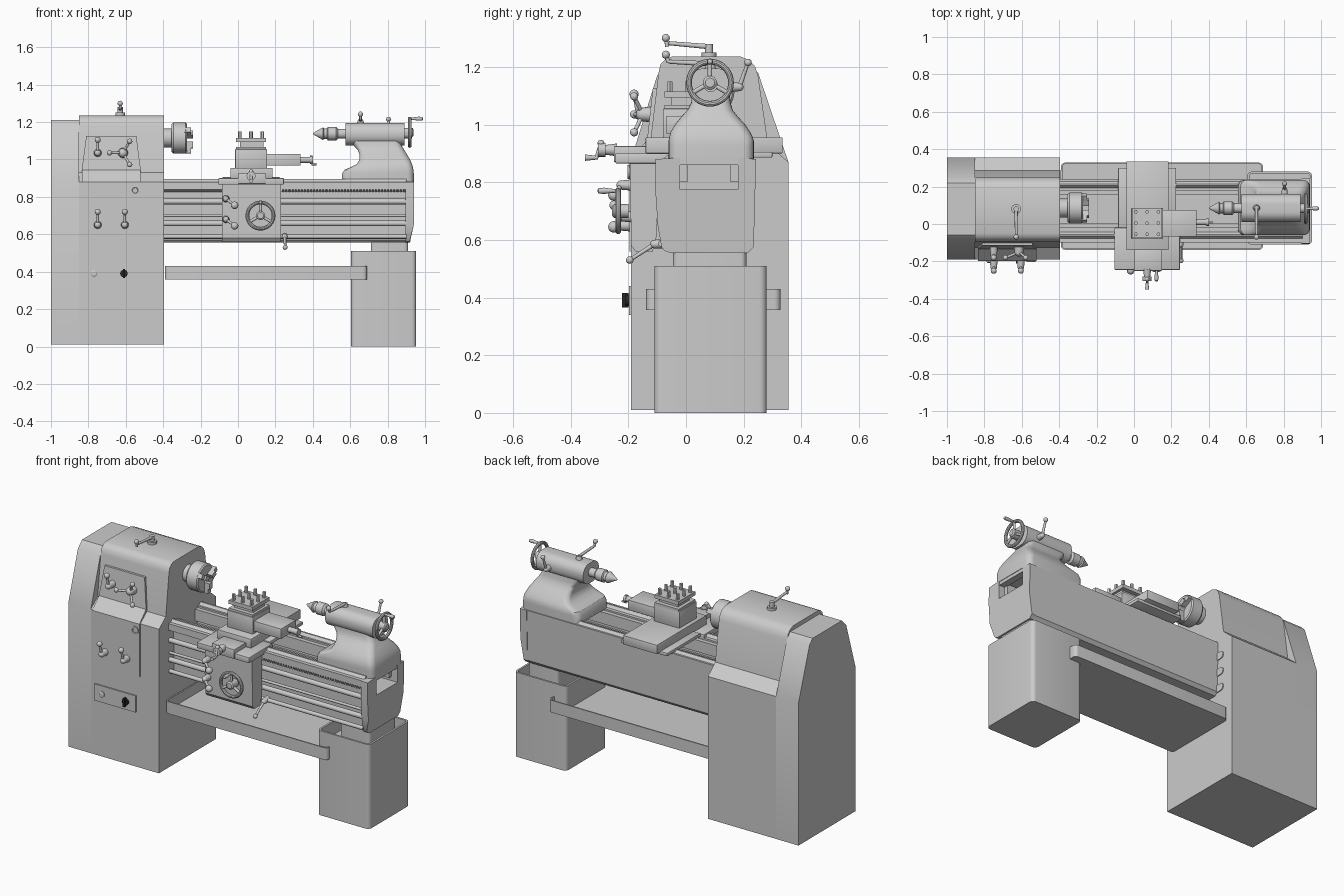
import bpy, bmesh, math
from mathutils import Vector

# ---------- helpers: every solid is a stack of rings, skinned together ----------
def place(axis, t, p):
    return Vector({'X': (t, p[0], p[1]), 'Y': (p[0], t, p[1]), 'Z': (p[0], p[1], t)}[axis])

def rrect(a0, a1, b0, b1, r=0.0, n=5):
    if r <= 0:
        return [(a0, b0), (a1, b0), (a1, b1), (a0, b1)]
    out = []
    for k, (ca, cb) in enumerate([(a1-r, b1-r), (a0+r, b1-r), (a0+r, b0+r), (a1-r, b0+r)]):
        for i in range(n + 1):
            w = math.pi/2 * (k + i/n)
            out.append((ca + r*math.cos(w), cb + r*math.sin(w)))
    return out

def prism(axis, t0, t1, pts):
    return [[place(axis, t, p) for p in pts] for t in (t0, t1)], False

def box(x0, x1, y0, y1, z0, z1):
    return prism('Z', z0, z1, rrect(x0, x1, y0, y1))

def turned(start, direction, profile, n=24):
    d = Vector(direction).normalized()
    q = d.to_track_quat('Z', 'Y')
    return [[Vector(start) + d*t + q @ Vector((r*math.cos(2*math.pi*i/n), r*math.sin(2*math.pi*i/n), 0))
             for i in range(n)] for t, r in profile], False

def rod(p, q, r, r2=None, n=16):
    d = Vector(q) - Vector(p)
    return turned(p, d, [(0, r), (d.length, r if r2 is None else r2)], n)

def ball(c, r):
    steps = [math.pi*(0.02 + 0.96*i/10) for i in range(11)]
    return turned(c, (0, 0, 1), [(-r*math.cos(w), r*math.sin(w)) for w in steps], 16)

def torus(c, direction, R, r):
    prof = [(r*math.sin(2*math.pi*i/10), R + r*math.cos(2*math.pi*i/10)) for i in range(10)]
    return turned(c, direction, prof, 36)[0], True

def make(name, *pieces, bevel=0.0):
    bm = bmesh.new()
    for rings, closed in pieces:
        vs = [[bm.verts.new(p) for p in ring] for ring in rings]
        pairs = list(zip(vs, vs[1:])) + ([(vs[-1], vs[0])] if closed else [])
        for a, b in pairs:
            for i in range(len(a)):
                j = (i + 1) % len(a)
                bm.faces.new((a[i], a[j], b[j], b[i]))
        if not closed:
            bm.faces.new(vs[0][::-1])
            bm.faces.new(vs[-1])
    bmesh.ops.recalc_face_normals(bm, faces=bm.faces)
    if bevel:
        bmesh.ops.bevel(bm, geom=bm.edges[:], offset=bevel, segments=2, profile=0.5, affect='EDGES')
    me = bpy.data.meshes.new(name)
    bm.to_mesh(me)
    bm.free()
    ob = bpy.data.objects.new(name, me)
    bpy.context.collection.objects.link(ob)
    return ob

def lever(name, hub0, hub1, tip, hub_r=0.022, knob_r=0.016):
    make(name, rod(hub0, hub1, hub_r, hub_r*0.8), rod(hub1, tip, 0.008, 0.006),
         ball(hub1, hub_r*0.8), ball(tip, knob_r))

def handwheel(name, c, out, R, grip_angle):
    c, out = Vector(c), Vector(out)
    q = out.to_track_quat('Z', 'Y')
    at = lambda w, r: c + q @ Vector((r*math.cos(w), r*math.sin(w), 0))
    spokes = [rod(c, at(grip_angle + k*math.tau/3, R), 0.008) for k in range(3)]
    g = at(grip_angle, R)
    make(name, torus(c, out, R, 0.010), turned(c - out*0.035, out, [(0, 0.024), (0.05, 0.024), (0.056, 0.016)]),
         turned(g, out, [(0, 0.006), (0.02, 0.007), (0.05, 0.011), (0.068, 0.009), (0.072, 0.003)], 12), *spokes)

# ---------- headstock cabinet and end cover ----------
make("headstock_cabinet", prism('X', -0.85, -0.395, [
    (-0.19, 0.01), (0.355, 0.01), (0.355, 0.87), (0.285, 0.93), (0.25, 1.17), (0.24, 1.2), (0.22, 1.223),
    (0.19, 1.235), (-0.05, 1.235), (-0.07, 1.228), (-0.088, 1.21), (-0.095, 1.18), (-0.125, 0.93), (-0.19, 0.88)]))
make("end_cover", prism('X', -1.0, -0.85, [
    (-0.19, 0.01), (0.355, 0.01), (0.355, 0.87), (0.25, 1.18), (0.22, 1.21), (-0.06, 1.21),
    (-0.10, 1.17), (-0.19, 0.88)]))
upper = make("upper_control_panel", prism('X', -0.835, -0.52, [
    (-0.198, 0.88), (-0.135, 0.945), (-0.115, 1.125), (-0.09, 1.125), (-0.11, 0.93), (-0.17, 0.88)]))
for v in upper.data.vertices:
    if v.co.z > 1.1:
        v.co.x = -0.678 + (v.co.x + 0.678)*0.85
make("lower_control_panel", box(-0.835, -0.52, -0.196, -0.18, 0.56, 0.88))
make("switch_panel", box(-0.825, -0.545, -0.198, -0.18, 0.34, 0.44))
make("oil_gauge", turned((-0.55, -0.19, 0.835), (0, -1, 0), [(0, 0.024), (0.012, 0.024), (0.012, 0.016), (0.008, 0.014)]))
make("indicator_lamp", turned((-0.77, -0.19, 0.39), (0, -1, 0), [(0, 0.018), (0.014, 0.018), (0.018, 0.012)]))
knob = make("switch_knob", rod((-0.61, -0.19, 0.39), (-0.61, -0.21, 0.39), 0.02), box(-0.616, -0.604, -0.222, -0.2, 0.365, 0.415))
black = bpy.data.materials.new("black")
black.diffuse_color = (0.02, 0.02, 0.02, 1)
knob.data.materials.append(black)
make("side_vents", *[prism('X', -0.4, -0.39, rrect(0.2, 0.285, z-0.022, z+0.022, 0.02)) for z in (0.79, 0.69, 0.59)])

# speed and feed levers
lever("speed_lever", (-0.75, -0.11, 1.035), (-0.75, -0.165, 1.035), (-0.75, -0.18, 1.105))
for i, x in enumerate((-0.75, -0.605)):
    lever(f"feed_lever_{i}", (x, -0.18, 0.65), (x, -0.23, 0.65), (x, -0.25, 0.72))
hub = Vector((-0.615, -0.15, 1.035))
tips = [hub + Vector((0.072*math.cos(w), -0.03, 0.072*math.sin(w))) for w in (math.pi/3, math.pi, -math.pi/3)]
make("three_arm_handle", rod((-0.615, -0.1, 1.035), hub, 0.03, 0.024), ball(hub, 0.024),
     *[rod(hub, t, 0.007) for t in tips], *[ball(t, 0.014) for t in tips])
make("top_lever", rod((-0.63, 0.08, 1.23), (-0.63, 0.08, 1.25), 0.026), rod((-0.63, 0.08, 1.25), (-0.63, 0.08, 1.28), 0.014),
     rod((-0.63, 0.08, 1.27), (-0.63, -0.06, 1.282), 0.009, 0.007), rod((-0.63, -0.065, 1.27), (-0.63, -0.07, 1.3), 0.007),
     ball((-0.63, -0.07, 1.3), 0.014))

# chuck with jaws
jaws = []
for k in range(3):
    d = Vector((0, math.cos(k*math.tau/3 + 0.5), math.sin(k*math.tau/3 + 0.5)))
    c = Vector((-0.285, 0.085, 1.115))
    for r0, r1, l in ((0.02, 0.055, 0.045), (0.055, 0.082, 0.035)):
        t = d.cross(Vector((1, 0, 0)))*0.014
        jaws.append(([[c + s + d*r for s in (-t, t, t + Vector((l, 0, 0)), Vector((l, 0, 0)) - t)] for r in (r0, r1)], False))
make("chuck", turned((-0.40, 0.085, 1.115), (1, 0, 0), [(0, 0.05), (0.045, 0.05), (0.045, 0.075), (0.055, 0.083),
     (0.12, 0.083), (0.127, 0.076), (0.127, 0.02), (0.09, 0.018)], 36), *jaws)

# ---------- bed ----------
make("bed", prism('X', -0.40, 0.91, [
    (-0.045, 0.57), (-0.03, 0.555), (0.215, 0.555), (0.232, 0.575), (0.24, 0.88), (0.18, 0.88), (0.18, 0.775),
    (-0.02, 0.775), (-0.02, 0.88), (-0.1, 0.88), (-0.1, 0.84), (-0.05, 0.825)]))
make("bed_ways", *[prism('X', -0.40, 0.9, [(y-0.02, 0.878), (y+0.02, 0.878), (y+0.005, 0.895), (y-0.005, 0.895)])
                   for y in (-0.06, 0.21)], *[box(-0.4, 0.9, y, y+0.025, 0.8, 0.87) for y in (-0.02, 0.155)])
cap = make("bed_end_cap", prism('X', 0.895, 0.94, [
    (-0.055, 0.555), (0.215, 0.555), (0.235, 0.575), (0.238, 0.7), (0.243, 0.88), (0.18, 0.885), (0.18, 0.775),
    (-0.02, 0.775), (-0.02, 0.885), (-0.105, 0.88), (-0.107, 0.78), (-0.098, 0.65), (-0.085, 0.575), (-0.075, 0.562)]),
    box(0.895, 0.937, -0.03, 0.19, 0.86, 0.885))
for v in cap.data.vertices:
    if v.co.z < 0.6 and v.co.x > 0.92:
        v.co.x = 0.92
rods = [(0.775, 0.015), (0.70, 0.008), (0.658, 0.015), (0.588, 0.012)]
for i, (z, r) in enumerate(rods):
    make(f"feed_rod_{i}", rod((-0.40, -0.085, z), (0.9, -0.085, z), r))
rack = make("rack", box(0.23, 0.238, -0.1, -0.06, 0.825, 0.842))
arr = rack.modifiers.new("teeth", 'ARRAY')
arr.use_relative_offset, arr.use_constant_offset = False, True
arr.constant_offset_displace, arr.count = (0.0165, 0, 0), 40

# ---------- foot and chip tray ----------
def open_box(name, a, wall, floor, z0, z1, r):
    x0, x1, y0, y1 = a
    o = rrect(x0, x1, y0, y1, r)
    i = rrect(x0+wall, x1-wall, y0+wall, y1-wall, max(r-wall, 0.004))
    make(name, ([[place('Z', z, p) for p in ring] for z, ring in ((z0, o), (z1, o), (z1, i), (floor, i))], False))
open_box("foot", (0.605, 0.953, -0.11, 0.28), 0.012, 0.43, 0.0, 0.51, 0.025)
open_box("chip_tray", (-0.39, 0.69, -0.138, 0.328), 0.008, 0.368, 0.357, 0.43, 0.022)
make("foot_neck", prism('Z', 0.42, 0.56, rrect(0.71, 0.91, -0.045, 0.21, 0.02)))

# ---------- carriage ----------
make("apron", prism('X', -0.085, 0.23, [(-0.19, 0.58), (-0.175, 0.56), (-0.115, 0.56), (-0.105, 0.6), (-0.1, 0.62),
     (-0.1, 0.87), (-0.195, 0.87)]))
make("saddle", box(-0.105, 0.245, -0.245, -0.02, 0.865, 0.9), box(-0.085, 0.225, -0.02, 0.3, 0.885, 0.905), bevel=0.004)
make("cross_slide", box(-0.04, 0.185, -0.14, 0.335, 0.9, 0.955), box(0.0, 0.15, -0.25, -0.13, 0.87, 0.925), bevel=0.003)
make("compound_slide", box(-0.015, 0.155, -0.08, 0.085, 0.95, 1.055), box(0.14, 0.335, -0.068, 0.075, 0.968, 1.03), bevel=0.003)
make("compound_screw", rod((0.33, 0.01, 0.998), (0.385, 0.01, 0.998), 0.016), rod((0.385, 0.01, 0.998), (0.40, 0.01, 0.998), 0.02),
     rod((0.392, 0.01, 1.02), (0.392, 0.01, 0.975), 0.006), rod((0.392, 0.01, 0.975), (0.42, 0.01, 0.975), 0.006))
make("tool_post", box(0.01, 0.135, -0.05, 0.06, 1.05, 1.11), box(-0.01, 0.15, -0.075, 0.085, 1.05, 1.068),
     box(-0.01, 0.15, -0.075, 0.085, 1.093, 1.115))
make("tool_bolts", *[rod((x, y, 1.1), (x, y, 1.15), 0.01, n=6) for x in (0.01, 0.07, 0.13) for y in (-0.055, 0.005, 0.065)])
make("cross_feed_handle", rod((0.07, -0.24, 0.912), (0.07, -0.285, 0.912), 0.022, 0.016),
     rod((0.07, -0.28, 0.912), (0.07, -0.305, 0.912), 0.024), rod((0.07, -0.295, 0.935), (0.07, -0.31, 0.885), 0.007),
     rod((0.07, -0.305, 0.885), (0.07, -0.35, 0.885), 0.006, 0.011), ball((0.07, -0.295, 0.935), 0.012))
handwheel("apron_handwheel", (0.12, -0.235, 0.7), (0, -1, 0), 0.07, math.pi/2)
for i, z in enumerate((0.79, 0.68)):
    lever(f"apron_lever_{i}", (-0.065, -0.18, z), (-0.065, -0.225, z), (-0.018, -0.25, z-0.035), 0.02, 0.02)
lever("clutch_lever", (0.25, -0.07, 0.588), (0.25, -0.11, 0.585), (0.252, -0.195, 0.53), 0.018, 0.013)

# ---------- tailstock ----------
sections = [(0.88, 0.555, 0.94, -0.06, 0.235), (0.925, 0.557, 0.94, -0.06, 0.235), (0.945, 0.57, 0.938, -0.06, 0.235),
            (0.96, 0.605, 0.935, -0.057, 0.23), (0.975, 0.635, 0.93, -0.053, 0.222), (1.0, 0.65, 0.92, -0.038, 0.205),
            (1.025, 0.65, 0.905, -0.018, 0.182), (1.05, 0.64, 0.89, 0.005, 0.162), (1.075, 0.618, 0.875, 0.018, 0.155),
            (1.11, 0.595, 0.865, 0.02, 0.15)]
make("tailstock_base", ([[place('Z', s[0], p) for p in rrect(*s[1:], 0.035)] for s in sections], False))
make("tailstock_barrel", prism('X', 0.575, 0.89, rrect(0.01, 0.16, 1.075, 1.195, 0.055, 8)))
make("quill_and_centre", turned((0.40, 0.085, 1.138), (1, 0, 0), [(0, 0.003), (0.055, 0.034), (0.06, 0.028), (0.075, 0.028),
     (0.08, 0.036), (0.125, 0.036), (0.135, 0.026), (0.19, 0.026)]), rod((0.885, 0.085, 1.138), (0.93, 0.085, 1.138), 0.025))
handwheel("tailstock_handwheel", (0.918, 0.083, 1.145), (1, 0, 0), 0.073, math.pi/2)
make("quill_lock_lever", rod((0.655, 0.085, 1.19), (0.655, 0.085, 1.215), 0.02, 0.013),
     rod((0.655, 0.085, 1.21), (0.655, -0.06, 1.218), 0.009, 0.007), rod((0.655, -0.06, 1.215), (0.655, -0.07, 1.24), 0.007),
     ball((0.655, -0.07, 1.242), 0.014))
lever("tailstock_clamp_lever", (0.805, 0.15, 1.13), (0.805, 0.185, 1.13), (0.805, 0.215, 1.215), 0.018, 0.013)

# smooth shading with sharp edges kept
bpy.ops.object.select_all(action='SELECT')
bpy.context.view_layer.objects.active = cap
bpy.ops.object.shade_smooth_by_angle(angle=math.radians(32))
